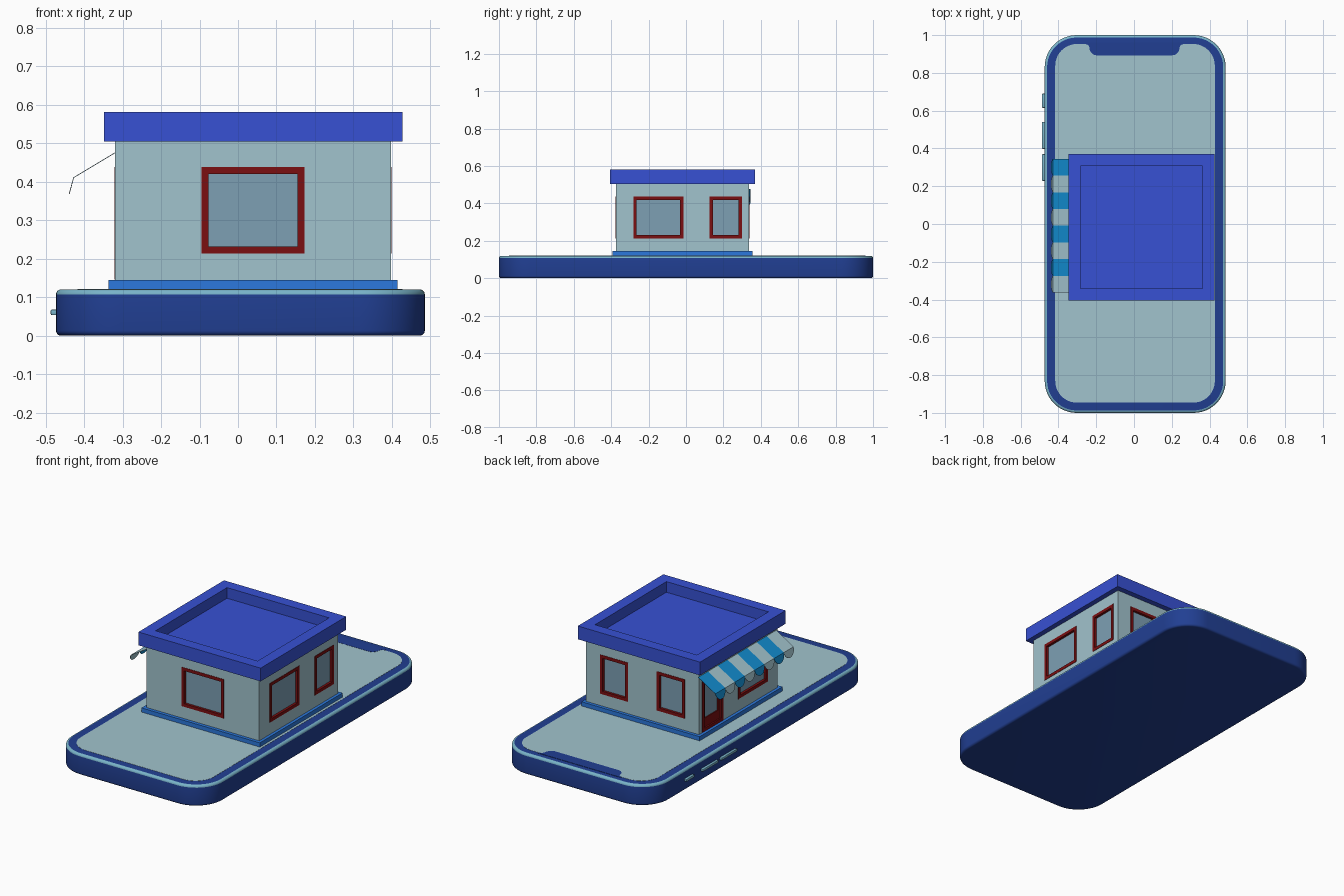
import bpy, bmesh
from math import sin, cos, pi
from mathutils import Vector

if "Cube" in bpy.data.objects:
    bpy.data.objects.remove(bpy.data.objects["Cube"])


def mat(name, r, g, b):
    m = bpy.data.materials.new(name)
    m.diffuse_color = [(c / 255) ** 2.2 for c in (r, g, b)] + [1]
    m.use_nodes = True
    m.node_tree.nodes["Principled BSDF"].inputs["Base Color"].default_value = m.diffuse_color
    return m


NAVY = mat("navy", 38, 65, 145)
RIM = mat("rim_teal", 120, 178, 200)
PALE = mat("pale_teal", 160, 194, 204)
ROYAL = mat("royal_blue", 58, 82, 210)
STEP = mat("step_blue", 48, 120, 220)
SKY = mat("awning_blue", 25, 138, 205)
RED = mat("dark_red", 122, 22, 24)
GLASS = mat("glass", 124, 158, 178)


def finish(bm, name, *mats, smooth=False):
    bmesh.ops.recalc_face_normals(bm, faces=bm.faces)
    me = bpy.data.meshes.new(name)
    bm.to_mesh(me)
    bm.free()
    ob = bpy.data.objects.new(name, me)
    bpy.context.collection.objects.link(ob)
    for m in mats:
        me.materials.append(m)
    bpy.ops.object.select_all(action='DESELECT')
    ob.select_set(True)
    bpy.context.view_layer.objects.active = ob
    if smooth:
        bpy.ops.object.shade_smooth_by_angle(angle=0.6)
    return ob


def rounded_rect(x0, x1, y0, y1, r, n=12):
    pts = []
    for i, (cx, cy) in enumerate(((x1 - r, y1 - r), (x0 + r, y1 - r), (x0 + r, y0 + r), (x1 - r, y0 + r))):
        for k in range(n + 1):
            a = (i + k / n) * pi / 2
            pts.append((cx + r * cos(a), cy + r * sin(a)))
    return pts


def loft(bm, rings, mat_of=lambda i: 0):
    """Skin a stack of equal closed rings and cap both ends."""
    vs = [[bm.verts.new(p) for p in ring] for ring in rings]
    n = len(vs[0])
    for i in range(len(vs) - 1):
        for k in range(n):
            j = (k + 1) % n
            bm.faces.new((vs[i][k], vs[i][j], vs[i + 1][j], vs[i + 1][k])).material_index = mat_of(i)
    bm.faces.new(vs[0])
    bm.faces.new(vs[-1])


def slab(name, outline, z0, z1, m, smooth=True):
    bm = bmesh.new()
    loft(bm, [[(x, y, z) for x, y in outline] for z in (z0, z1)])
    return finish(bm, name, m, smooth=smooth)


def add_box(bm, lo, hi, f=lambda p: p):
    vs = [bm.verts.new(f((x, y, z))) for x in (lo[0], hi[0]) for y in (lo[1], hi[1]) for z in (lo[2], hi[2])]
    for q in ((0, 1, 3, 2), (4, 6, 7, 5), (0, 4, 5, 1), (2, 3, 7, 6), (0, 2, 6, 4), (1, 5, 7, 3)):
        bm.faces.new([vs[i] for i in q])


def box(name, lo, hi, m):
    bm = bmesh.new()
    add_box(bm, lo, hi)
    return finish(bm, name, m)


# Phone body: filleted slab, upper fillet in the rim colour
R, N = 0.013, 5
prof = [(R * (1 - sin(a)), R * (1 - cos(a))) for a in [k * pi / 2 / N for k in range(N + 1)]]
prof += [(d, 0.12 - z) for d, z in reversed(prof)]
bm = bmesh.new()
loft(bm, [[(x, y, z) for x, y in rounded_rect(-0.473 + d, 0.4855 - d, -1 + d, 1 - d, 0.17 - d)]
          for d, z in prof], lambda i: 1 if i > N else 0)
finish(bm, "phone_body", NAVY, RIM, smooth=True)

# Screen and notch
slab("screen", rounded_rect(-0.417, 0.428, -0.946, 0.953, 0.115), 0.119, 0.121, PALE)
notch = [(0.265, 0.96), (-0.26, 0.96), (-0.257, 0.953), (-0.243, 0.948), (-0.236, 0.935)]
notch += [(-0.196 - 0.04 * cos(k * pi / 16), 0.933 - 0.04 * sin(k * pi / 16)) for k in range(1, 9)]
notch += [(0.201 + 0.04 * sin(k * pi / 16), 0.933 - 0.04 * cos(k * pi / 16)) for k in range(8)]
notch += [(0.241, 0.935), (0.248, 0.948), (0.262, 0.953)]
slab("screen_notch", notch, 0.119, 0.1218, NAVY)

# Side buttons
for i, (y0, y1) in enumerate(((0.615, 0.69), (0.398, 0.54), (0.228, 0.37))):
    bm = bmesh.new()
    add_box(bm, (-0.487, y0, 0.053), (-0.465, y1, 0.068))
    bmesh.ops.bevel(bm, geom=bm.edges[:], offset=0.004, segments=2, affect='EDGES', profile=0.5)
    finish(bm, f"side_button_{i + 1}", RIM, smooth=True)

# Shop plinth and walls
X0, X1, Y0, Y1 = -0.319, 0.397, -0.375, 0.338
box("plinth", (-0.336, -0.394, 0.115), (0.414, 0.356, 0.145), STEP)
walls = box("shop_walls", (X0, Y0, 0.14), (X1, Y1, 0.51), PALE)

# Flat roof with sunken middle
bm = bmesh.new()
loft(bm, [[(x, y, z) for x, y in ((-0.348 + d, -0.405 + d), (0.427 - d, -0.405 + d),
                                  (0.427 - d, 0.37 - d), (-0.348 + d, 0.37 - d))]
          for d, z in ((0, 0.505), (0, 0.581), (0.064, 0.581), (0.064, 0.52))])
finish(bm, "roof", ROYAL)

# Wall frames: local (along wall, outward, up) to world
SIDES = {
    "front": lambda p: (p[0], Y0 - p[1], p[2]),
    "back": lambda p: (p[0], Y1 + p[1], p[2]),
    "right": lambda p: (X1 + p[1], p[0], p[2]),
    "left": lambda p: (X0 - p[1], p[0], p[2]),
}
ZL, ZH, W, D = 0.2135, 0.4375, 0.018, 0.02
cut = bmesh.new()


def opening(name, side, a, b, z0=ZL, z1=ZH):
    """Recess in the wall with a red frame and a set-back pane."""
    f = SIDES[side]
    add_box(cut, (a, -D, z0), (b, 0.05, z1), f)
    bm = bmesh.new()
    outer = [(a, z0), (b, z0), (b, z1), (a, z1)]
    inner = [(a + W, z0 + W), (b - W, z0 + W), (b - W, z1 - W), (a + W, z1 - W)]
    vs = [[bm.verts.new(f((u, d, z))) for u, z in ring]
          for ring, d in ((outer, -D), (outer, 0.002), (inner, 0.002), (inner, -D))]
    for i in range(4):
        for k in range(4):
            j, n = (k + 1) % 4, (i + 1) % 4
            bm.faces.new((vs[i][k], vs[i][j], vs[n][j], vs[n][k]))
    finish(bm, name + "_frame", RED)
    bm = bmesh.new()
    add_box(bm, (a + W, -D, z0 + W), (b - W, -0.012, z1 - W), f)
    finish(bm, name + "_pane", GLASS)


opening("front_window", "front", -0.095, 0.173)
opening("right_window_wide", "right", -0.2815, -0.013)
opening("right_window_narrow", "right", 0.126, 0.30)
opening("back_window_a", "back", -0.23, -0.052)
opening("back_window_b", "back", 0.13, 0.308)
opening("shop_window", "left", -0.285, -0.015)
opening("door", "left", 0.12, 0.31, 0.146, ZH)

# Door leaf: bottom panel and side stiles around the glass
bm = bmesh.new()
for lo, hi in (((0.138, 0.164), (0.292, 0.215)), ((0.138, 0.215), (0.156, 0.42)), ((0.274, 0.215), (0.292, 0.42))):
    add_box(bm, (lo[0], -D, lo[1]), (hi[0], -0.006, hi[1]), SIDES["left"])
finish(bm, "door_leaf", RED)

cutter = finish(cut, "opening_cutter")
cutter.hide_render = True
bpy.context.view_layer.objects.active = walls
mod = walls.modifiers.new("openings", 'BOOLEAN')
mod.object = cutter
mod.solver = 'EXACT'
bpy.ops.object.modifier_apply(modifier=mod.name)
bpy.data.objects.remove(cutter)

# Striped awning with scalloped flaps
top, edge, tip = Vector((X0, 0, 0.4766)), Vector((-0.428, 0, 0.411)), Vector((-0.4395, 0, 0.3685))
S = 0.708 / 8
for i in range(8):
    ya = 0.345 - S * i
    yb, yc = ya - S, ya - S / 2
    at = lambda p, y: bm.verts.new((p.x, y, p.z))
    bm = bmesh.new()
    e0, e1 = at(edge, ya), at(edge, yb)
    bm.faces.new((at(top, ya), e0, e1, at(top, yb)))
    arc = [at(edge.lerp(tip, sin(k * pi / 12)), yc + S / 2 * cos(k * pi / 12)) for k in range(1, 12)]
    bm.faces.new([e0] + arc + [e1])
    ob = finish(bm, f"awning_stripe_{i + 1}", PALE if i % 2 else SKY)
    ob.modifiers.new("thickness", 'SOLIDIFY').thickness = 0.002
